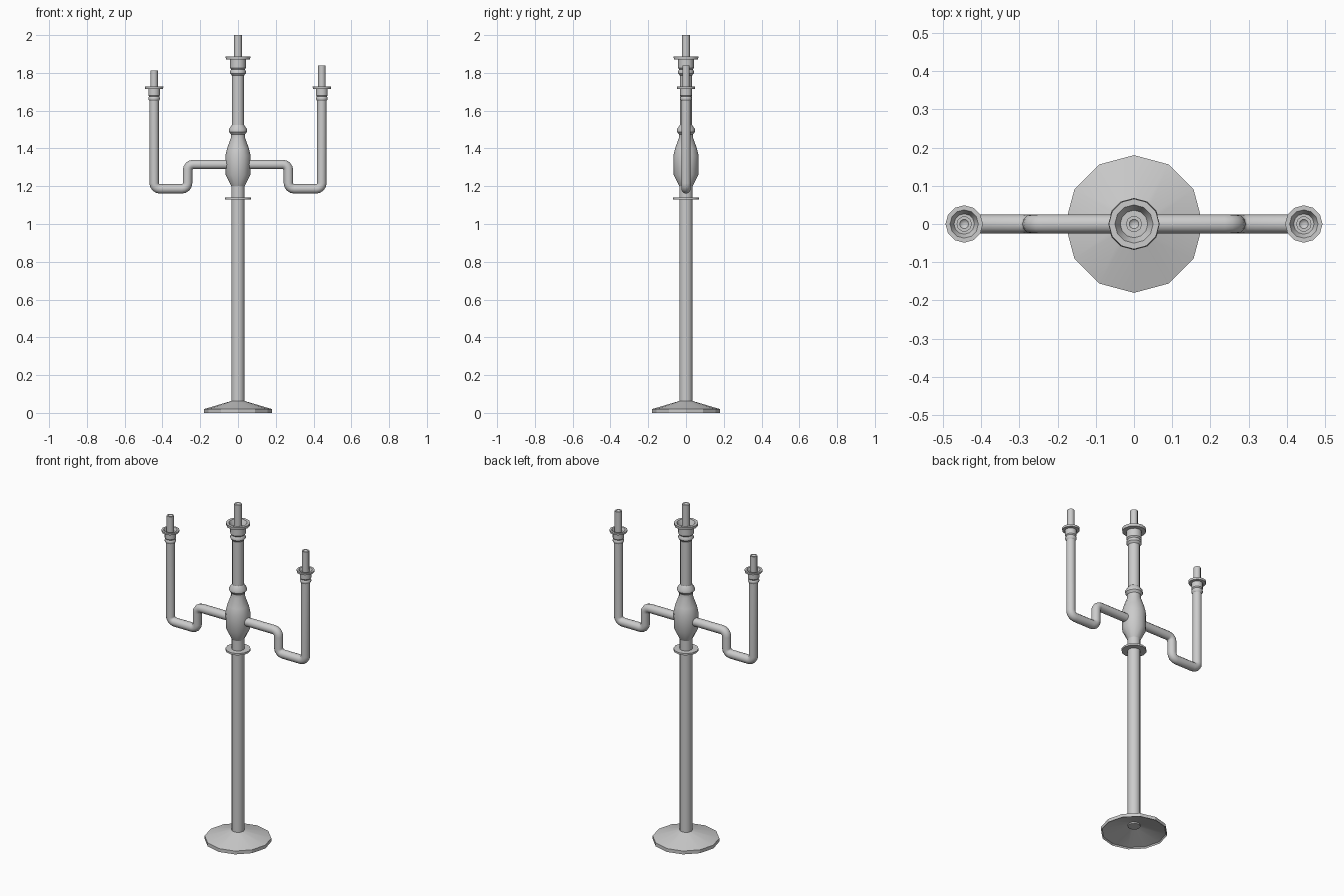
import bpy, bmesh, math
from mathutils import Vector

if "Cube" in bpy.data.objects:
    bpy.data.objects.remove(bpy.data.objects["Cube"], do_unlink=True)

GREY = (0.6, 0.6, 0.6, 1)
metal = bpy.data.materials.new("grey_metal")
metal.use_nodes = True
metal.diffuse_color = GREY
metal.node_tree.nodes["Principled BSDF"].inputs["Base Color"].default_value = GREY


def finish(name, bm, angle):
    bmesh.ops.remove_doubles(bm, verts=bm.verts, dist=1e-5)
    bmesh.ops.recalc_face_normals(bm, faces=bm.faces)
    mesh = bpy.data.meshes.new(name)
    bm.to_mesh(mesh)
    bm.free()
    mesh.materials.append(metal)
    obj = bpy.data.objects.new(name, mesh)
    bpy.context.collection.objects.link(obj)
    bpy.ops.object.select_all(action="DESELECT")
    obj.select_set(True)
    bpy.context.view_layer.objects.active = obj
    bpy.ops.object.shade_smooth_by_angle(angle=math.radians(angle))
    return obj


def skin(bm, rings):
    """Join successive rings of vertices with quads."""
    for a, b in zip(rings, rings[1:]):
        n = len(a)
        for i in range(n):
            j = (i + 1) % n
            bm.faces.new((a[i], a[j], b[j], b[i]))


def lathe(name, profile, x=0, sides=12, angle=35):
    """Turn a list of (radius, height) points about the vertical."""
    bm = bmesh.new()
    rings = []
    for r, z in profile:
        rings.append([bm.verts.new((x + r * math.cos(math.tau * i / sides),
                                    r * math.sin(math.tau * i / sides), z))
                      for i in range(sides)])
    skin(bm, rings)
    return finish(name, bm, angle)


def rounded(points, radius, steps=4):
    """Replace the inner corners of a path with short arcs."""
    pts = [Vector(p) for p in points]
    path = [pts[0]]
    for a, b, c in zip(pts, pts[1:], pts[2:]):
        p, q = b + (a - b).normalized() * radius, b + (c - b).normalized() * radius
        centre = p + q - b
        for i in range(steps + 1):
            t = math.pi / 2 * i / steps
            path.append(centre + (p - centre) * math.cos(t) + (q - centre) * math.sin(t))
    return path + [pts[-1]]


def pipe(name, path, radius, sides=12):
    """Sweep a circle along a path lying in the xz plane."""
    bm = bmesh.new()
    side = Vector((0, 1, 0))
    rings = []
    for i, p in enumerate(path):
        along = (path[min(i + 1, len(path) - 1)] - path[max(i - 1, 0)]).normalized()
        up = along.cross(side)
        rings.append([bm.verts.new(p + radius * (side * math.cos(math.tau * k / sides)
                                                 + up * math.sin(math.tau * k / sides)))
                      for k in range(sides)])
    skin(bm, rings)
    return finish(name, bm, 50)


def candle(name, x, bottom, top, r):
    lathe(name, [(r, bottom), (r, top), (r * 0.6, top), (0, top - 0.012)], x, 10, 40)


def cup(name, x, z, s, neck):
    """Candle cup with its rim at height z, scaled by s."""
    lathe(name, [(neck, z - 0.102 * s), (0.042 * s, z - 0.09 * s), (0.042 * s, z - 0.08 * s),
                 (0.036 * s, z - 0.07 * s), (0.042 * s, z - 0.062 * s), (0.042 * s, z - 0.018 * s),
                 (0.064 * s, z - 0.016 * s), (0.066 * s, z), (0.05 * s, z),
                 (0.036 * s, z - 0.03 * s), (0, z - 0.03 * s)], x)


# Foot, hollow underneath
lathe("foot", [(0.035, 0.063), (0.18, 0.02), (0.18, 0), (0.174, 0.008), (0.035, 0.048)], angle=20)

# Central column
lathe("pole", [(0, 0.04), (0.035, 0.04), (0.035, 1.22)])
lathe("collar", [(0.034, 1.13), (0.068, 1.13), (0.068, 1.141), (0.034, 1.141)])
lathe("bulb", [(0.035, 1.2), (0.065, 1.26), (0.067, 1.36), (0.058, 1.4), (0.038, 1.455),
               (0.038, 1.475), (0.048, 1.488), (0.048, 1.502), (0.032, 1.525)])
lathe("upper_pole", [(0.032, 1.52), (0.032, 1.8)])
cup("centre_cup", 0, 1.888, 1, 0.032)
candle("centre_candle", 0, 1.85, 2.0, 0.021)

# Side arms, each with a cup and a candle of its own height
for label, sx, top in (("right", -1, 1.812), ("left", 1, 1.84)):
    x = 0.444 * sx
    corners = [(0, 0, 1.315), (0.267 * sx, 0, 1.315), (0.267 * sx, 0, 1.186),
               (x, 0, 1.186), (x, 0, 1.66)]
    pipe(label + "_arm", rounded(corners, 0.03), 0.025)
    cup(label + "_cup", x, 1.727, 0.74, 0.025)
    candle(label + "_candle", x, 1.7, top, 0.02)
